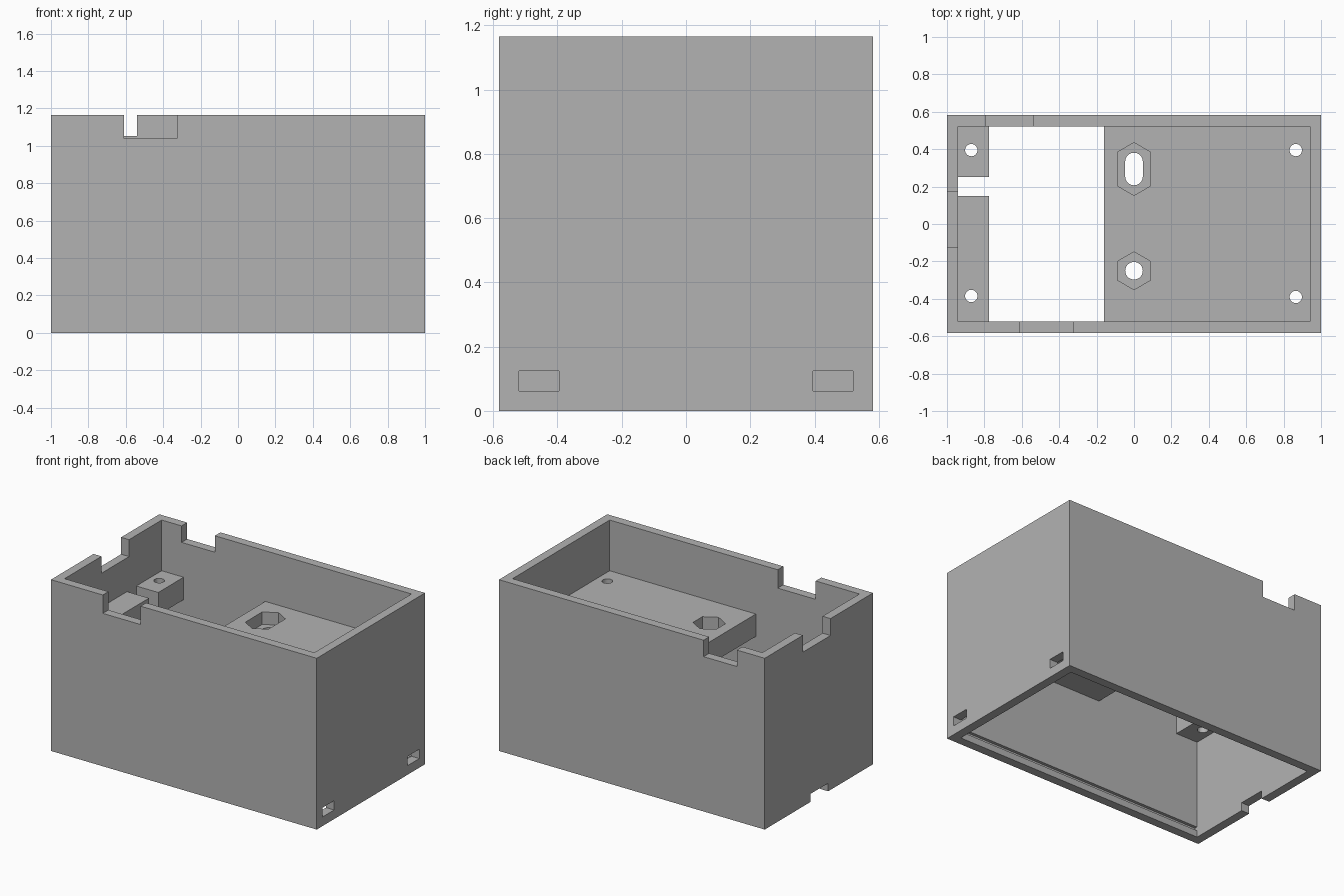
import bpy, bmesh, math

cube = bpy.data.objects.get("Cube")
if cube:
    bpy.data.objects.remove(cube, do_unlink=True)

grey = bpy.data.materials.new("plain grey")
grey.use_nodes = True
colour = (0.45, 0.45, 0.45, 1)
grey.diffuse_color = colour
grey.node_tree.nodes["Principled BSDF"].inputs["Base Color"].default_value = colour

HX, HY, H, WALL = 1.0, 0.582, 1.165, 0.06
IX, IY = HX - WALL, HY - WALL
LOW, TOP, POCKET = 0.667, 0.82, 0.735


def prism(name, outline, z0, z1):
    """Extrude a counter-clockwise outline from z0 to z1."""
    bm = bmesh.new()
    base = bm.faces.new([bm.verts.new((x, y, z0)) for x, y in outline])
    out = bmesh.ops.extrude_face_region(bm, geom=[base])
    top = [v for v in out["geom"] if isinstance(v, bmesh.types.BMVert)]
    bmesh.ops.translate(bm, verts=top, vec=(0, 0, z1 - z0))
    bmesh.ops.recalc_face_normals(bm, faces=bm.faces)
    mesh = bpy.data.meshes.new(name)
    bm.to_mesh(mesh)
    bm.free()
    mesh.materials.append(grey)
    obj = bpy.data.objects.new(name, mesh)
    bpy.context.collection.objects.link(obj)
    return obj


def box(name, x, y, z):
    return prism(name, [(x[0], y[0]), (x[1], y[0]), (x[1], y[1]), (x[0], y[1])], *z)


def stretched(cx, cy, r, sides, half=0.0):
    """Polygon with a point along y, split and pulled apart along y by half."""
    pts = []
    for i in range(sides):
        a = math.pi / 2 + 2 * math.pi * i / sides
        s = math.sin(a)
        shift = half if s > 1e-6 else -half
        if abs(s) > 1e-6:
            pts.append((cx + r * math.cos(a), cy + r * s + shift))
        else:
            order = (half, -half) if math.cos(a) < 0 else (-half, half)
            pts += [(cx + r * math.cos(a), cy + d) for d in order]
    return pts


def cut(obj, cutters):
    """Subtract each cutter in turn, bake the result and drop the cutters."""
    for c in cutters:
        c.hide_render = True
        mod = obj.modifiers.new("cut", "BOOLEAN")
        mod.operation, mod.solver, mod.object = "DIFFERENCE", "EXACT", c
    bpy.context.view_layer.update()
    baked = bpy.data.meshes.new_from_object(
        obj.evaluated_get(bpy.context.evaluated_depsgraph_get()))
    obj.modifiers.clear()
    obj.data = baked
    for c in cutters:
        bpy.data.objects.remove(c, do_unlink=True)


def hole(x, y):
    return prism("screw_cutter", stretched(x, y, 0.033, 32), LOW - 0.1, TOP + 0.1)


# Open case with top notches, lower cable notch, lid slots and side grooves
case = box("case_walls", (-HX, HX), (-HY, HY), (0, H))
cutters = [
    box("cavity", (-IX, IX), (-IY, IY), (-0.1, H + 0.1)),
    box("front_notch", (-0.61, -0.325), (-HY - 0.1, -IY + 0.1), (1.04, H + 0.1)),
    box("back_notch", (-0.79, -0.54), (IY - 0.1, HY + 0.1), (1.053, H + 0.1)),
    box("side_notch", (-HX - 0.1, -IX + 0.1), (-0.125, 0.172), (1.05, H + 0.1)),
    box("cable_notch", (-HX - 0.1, -IX + 0.1), (-0.1, 0.09), (-0.1, 0.055)),
]
for s in (-1, 1):
    cutters.append(box("lid_slot", (IX - 0.1, HX + 0.1),
                       sorted((s * 0.395, s * 0.52)), (0.062, 0.125)))
    cutters.append(box("lid_groove", (-IX + 0.001, IX - 0.001),
                       sorted((s * (IY - 0.05), s * (IY + 0.02))), (0.045, 0.07)))
cut(case, cutters)

# Wide mounting shelf with screw holes, a nut pocket and a slotted nut pocket
shelf = box("mounting_shelf", (-0.16, IX), (-IY, IY), (LOW, TOP))
cutters = [hole(0.865, y) for y in (-0.39, 0.395)]
for y, half in ((-0.25, 0.0), (0.294, 0.04)):
    cutters.append(prism("nut_pocket", stretched(0, y, 0.101, 6, half), POCKET, TOP + 0.1))
    cutters.append(prism("bolt_hole", stretched(0, y, 0.047, 32, half), LOW - 0.1, TOP + 0.1))
cut(shelf, cutters)

# Two small screw blocks on the opposite end wall
for name, span, y in (("front_screw_block", (-IY, 0.15), -0.385),
                      ("back_screw_block", (0.25, IY), 0.395)):
    block = box(name, (-IX, -0.775), span, (LOW, TOP))
    cut(block, [hole(-0.87, y)])
